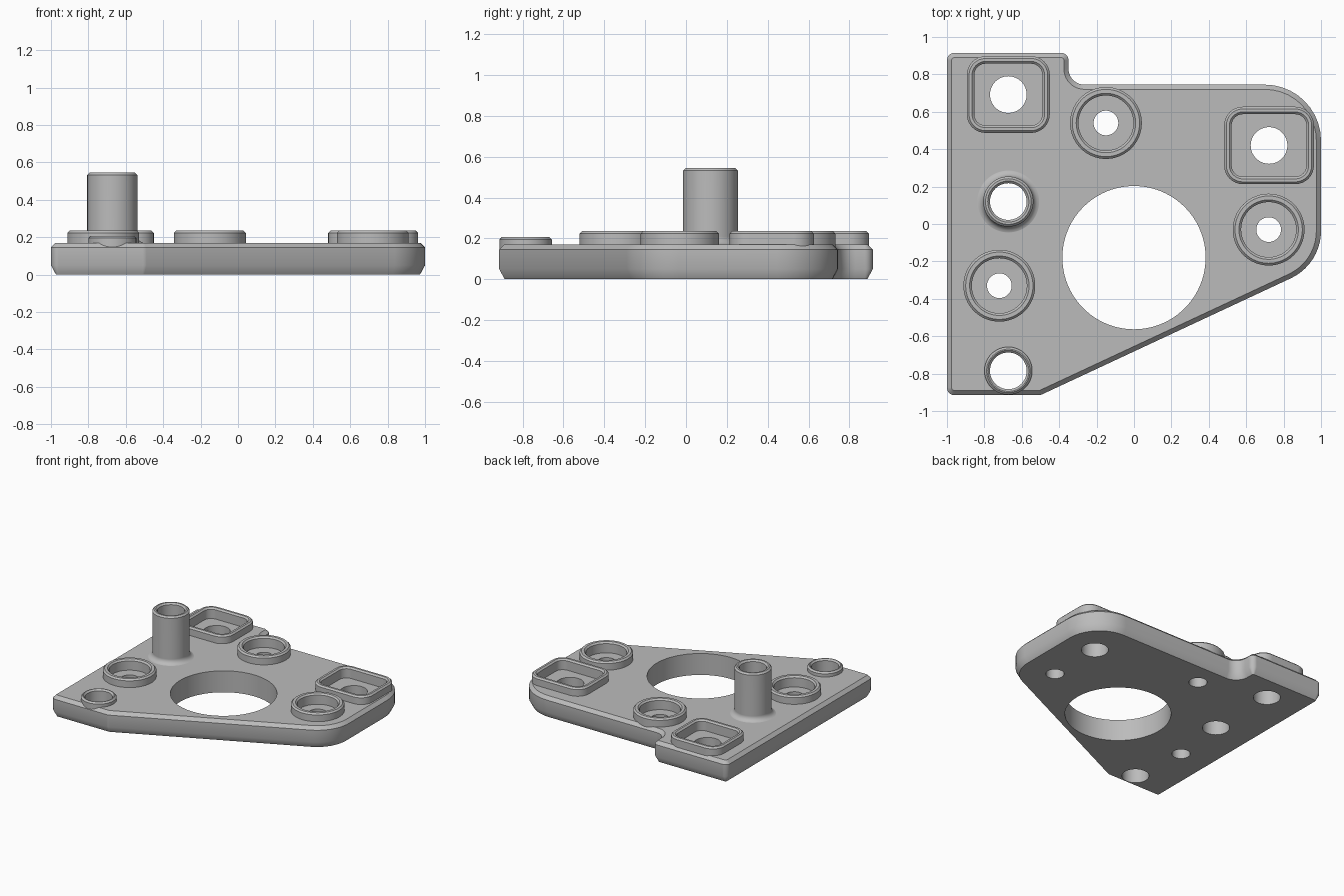
import bpy, bmesh, math
from mathutils import Vector

if "Cube" in bpy.data.objects:
    bpy.data.objects.remove(bpy.data.objects["Cube"], do_unlink=True)

TOP = 0.17        # plate top
RIM = 0.235       # top of the seat rims
FLOOR = 0.15      # floor of the recesses


def rounded(corners, seg=10):
    """Counter-clockwise outline with each (x, y, radius) corner turned into an arc."""
    out = []
    n = len(corners)
    for i, (x, y, r) in enumerate(corners):
        p = Vector((x, y))
        a = (Vector(corners[i - 1][:2]) - p).normalized()
        b = (Vector(corners[(i + 1) % n][:2]) - p).normalized()
        half = a.angle(b) / 2
        centre = p + (a + b).normalized() * r / math.sin(half)
        start = p + a * r / math.tan(half) - centre
        end = p + b * r / math.tan(half) - centre
        a0 = math.atan2(start.y, start.x)
        sweep = math.atan2(start.cross(end), start.dot(end))
        for k in range(seg + 1):
            t = a0 + sweep * k / seg
            out.append(centre + Vector((math.cos(t), math.sin(t))) * r)
    return out


def circle(x, y, r, seg=64):
    return [Vector((x + r * math.cos(math.tau * k / seg),
                    y + r * math.sin(math.tau * k / seg))) for k in range(seg)]


def rectangle(x, y, hx, hy, r):
    return rounded([(x - hx, y - hy, r), (x + hx, y - hy, r),
                    (x + hx, y + hy, r), (x - hx, y + hy, r)], 8)


def grow(outline, d):
    """Outline offset outward by d."""
    out = []
    n = len(outline)
    for i, p in enumerate(outline):
        e1 = (p - outline[i - 1]).normalized()
        e2 = (outline[(i + 1) % n] - p).normalized()
        n1, n2 = Vector((e1.y, -e1.x)), Vector((e2.y, -e2.x))
        out.append(p + (n1 + n2) * d / (1 + n1.dot(n2)))
    return out


def stack(name, outline, levels):
    """Closed solid through (offset, z) levels of one outline, bottom to top."""
    bm = bmesh.new()
    rings = [[bm.verts.new((p.x, p.y, z)) for p in grow(outline, d)] for d, z in levels]
    n = len(outline)
    for lo, hi in zip(rings, rings[1:]):
        for i in range(n):
            j = (i + 1) % n
            bm.faces.new((lo[i], lo[j], hi[j], hi[i]))
    bm.faces.new(rings[0][::-1])
    bm.faces.new(rings[-1])
    mesh = bpy.data.meshes.new(name)
    bm.to_mesh(mesh)
    bm.free()
    ob = bpy.data.objects.new(name, mesh)
    bpy.context.scene.collection.objects.link(ob)
    return ob


def boss(name, outline, top, foot=()):
    return stack(name, outline, [*foot, (0, top - 0.012), (-0.012, top)])


def recess(name, outline, bottom, top):
    return stack(name, outline, [(0, bottom), (0, top - 0.012), (0.02, top + 0.008)])


# Plate with chamfered rim
plate = stack("mounting_plate", rounded([
    (-1, -0.915, 0.04), (-0.5, -0.915, 0.05), (1, -0.215, 0.28), (1, 0.745, 0.3),
    (-0.35, 0.745, 0.085), (-0.35, 0.915, 0.04), (-1, 0.915, 0.04)]),
    [(-0.027, 0), (0, 0.05), (0, TOP - 0.025), (-0.025, TOP)])
adds, cuts = [], []
ROOT = [(0, 0.1)]

# Round seats with recess and small bore
for i, (x, y) in enumerate([(-0.15, 0.54), (0.72, -0.03), (-0.72, -0.33)]):
    adds.append(boss(f"round_seat_{i}", circle(x, y, 0.192), RIM, ROOT))
    cuts.append(recess(f"round_recess_{i}", circle(x, y, 0.147), FLOOR, RIM))
    cuts.append(stack(f"small_bore_{i}", circle(x, y, 0.066), [(0, -0.1), (0, 0.2)]))

# Square seats with recess and large bore
for i, (x, y, hx, hy) in enumerate([(-0.672, 0.692, 0.222, 0.205), (0.722, 0.42, 0.24, 0.207)]):
    adds.append(boss(f"square_seat_{i}", rectangle(x, y, hx, hy, 0.1), RIM, ROOT))
    cuts.append(recess(f"square_recess_{i}", rectangle(x, y, hx - 0.04, hy - 0.04, 0.06), FLOOR, RIM))
    cuts.append(stack(f"large_bore_{i}", circle(x, y, 0.098), [(0, -0.1), (0, 0.2)]))

# Tall tube with filleted foot, and short collar at the front
F = 0.04
fillet = [(F, 0.1)] + [(F * (1 - math.sin(t)), TOP - 0.001 + F * (1 - math.cos(t)))
                       for t in (math.pi / 2 * k / 6 for k in range(7))]
for name, y, r, top, foot in [("tall_tube", 0.12, 0.134, 0.545, fillet),
                              ("front_collar", -0.785, 0.128, 0.207, ROOT)]:
    adds.append(boss(name, circle(-0.672, y, r), top, foot))
    cuts.append(recess(name + "_bore", circle(-0.672, y, 0.098), -0.1, top))

# Large central opening
cuts.append(stack("central_opening", circle(0, -0.18, 0.383, 96), [(0, -0.1), (0, 0.4)]))

# Fuse the raised parts, then cut the recesses and bores
for op, parts in (("UNION", adds), ("DIFFERENCE", cuts)):
    for part in parts:
        part.hide_render = True
        mod = plate.modifiers.new(part.name, "BOOLEAN")
        mod.operation = op
        mod.solver = "EXACT"
        mod.object = part
bpy.context.view_layer.update()
evaluated = plate.evaluated_get(bpy.context.evaluated_depsgraph_get())
solid = bpy.data.meshes.new_from_object(evaluated)
plate.modifiers.clear()
plate.data = solid
for part in adds + cuts:
    bpy.data.objects.remove(part, do_unlink=True)

# Plain grey finish
grey = bpy.data.materials.new("plain_grey")
grey.use_nodes = True
colour = (0.5, 0.5, 0.5, 1)
grey.diffuse_color = colour
grey.node_tree.nodes["Principled BSDF"].inputs["Base Color"].default_value = colour
plate.data.materials.clear()
plate.data.materials.append(grey)

# Smooth curved walls, keep edges crisp
bpy.ops.object.select_all(action="DESELECT")
plate.select_set(True)
bpy.context.view_layer.objects.active = plate
bpy.ops.object.shade_smooth_by_angle(angle=math.radians(30))
weighted = plate.modifiers.new("flat_face_normals", "WEIGHTED_NORMAL")
weighted.keep_sharp = True
